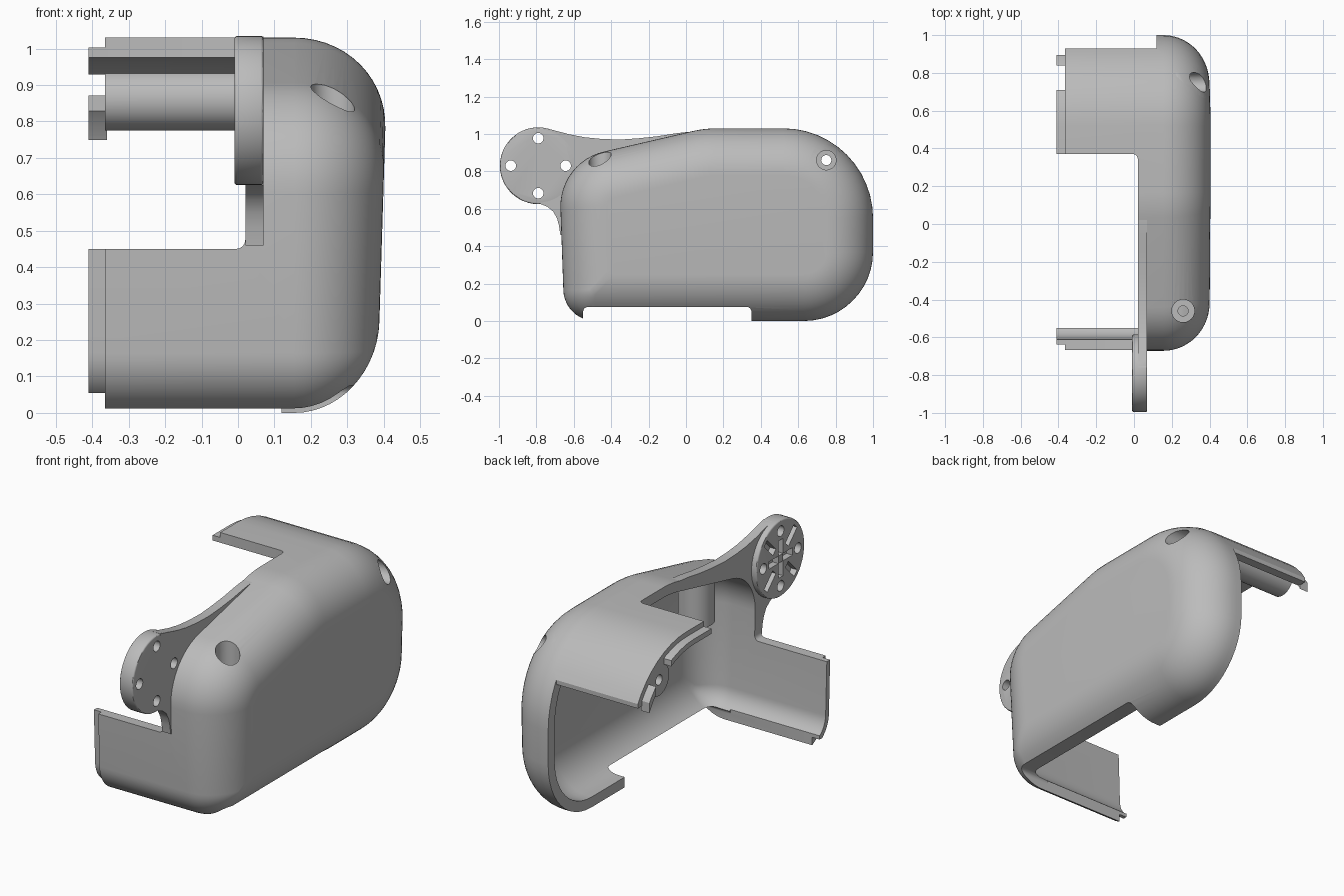
import bpy, bmesh, math
from mathutils import Vector, Matrix

cube = bpy.data.objects.get("Cube")
if cube:
    bpy.data.objects.remove(cube)

grey = bpy.data.materials.new("plain grey")
grey.use_nodes = True
grey.diffuse_color = (0.5, 0.5, 0.5, 1)
grey.node_tree.nodes["Principled BSDF"].inputs["Base Color"].default_value = (0.5, 0.5, 0.5, 1)

helpers = []
WALL = 0.055
ROUND = 0.25
# Side outline corners: y, z, fillet radius
CORNERS = [(-0.68, 0.85, 0.3), (0.1, 1.03, 0.6), (1, 1.03, 0.48), (1, 0, 0.37), (-0.65, 0, 0.17)]


def make(name, bm, helper=False):
    bmesh.ops.recalc_face_normals(bm, faces=bm.faces)
    mesh = bpy.data.meshes.new(name)
    bm.to_mesh(mesh)
    bm.free()
    mesh.materials.append(grey)
    obj = bpy.data.objects.new(name, mesh)
    bpy.context.collection.objects.link(obj)
    if helper:
        obj.hide_render = True
        helpers.append(obj)
    return obj


def outline(inset, steps=12):
    """Filleted side outline, moved inward by inset."""
    pts = [Vector(c[:2]) for c in CORNERS]
    n, result = len(pts), []
    for i, p in enumerate(pts):
        a = (pts[i - 1] - p).normalized()
        b = (pts[(i + 1) % n] - p).normalized()
        half = a.angle(b) / 2
        mid = (a + b).normalized()
        corner = p + mid * inset / math.sin(half)
        r = max(CORNERS[i][2] - inset, 0.03)
        centre = corner + mid * r / math.sin(half)
        start = corner + a * r / math.tan(half) - centre
        turn = math.pi - 2 * half
        for k in range(steps + 1):
            t = -turn * k / steps          # corners run clockwise
            c, s = math.cos(t), math.sin(t)
            result.append(centre + Vector((start.x * c - start.y * s, start.x * s + start.y * c)))
    return result


def loft(name, rings, helper=False):
    """Closed solid through outlines given as (x, inset)."""
    bm = bmesh.new()
    loops = []
    for x, inset in rings:
        loop = []
        for p in outline(inset):
            lean = 0.03 * (0.8 - p.y) * max(0, x - 0.15) / ROUND
            loop.append(bm.verts.new((x - lean, p.x, p.y)))
        loops.append(loop)
    for a, b in zip(loops, loops[1:]):
        for i in range(len(a)):
            j = (i + 1) % len(a)
            bm.faces.new((a[i], a[j], b[j], b[i]))
    bm.faces.new(loops[0])
    bm.faces.new(loops[-1])
    return make(name, bm, helper)


def dome(start, inset):
    r, n = ROUND - inset, 14
    arc = [math.pi / 2 * k / n for k in range(n + 1)]
    return [(start, inset)] + [(0.155 + r * math.sin(t), inset + r * (1 - math.cos(t))) for t in arc]


def box(name, lo, hi, bevel=0, turn=None, helper=True):
    bm = bmesh.new()
    bmesh.ops.create_cube(bm, size=1)
    lo, hi = Vector(lo), Vector(hi)
    for v in bm.verts:
        v.co = Vector([(lo[i] + hi[i]) / 2 + v.co[i] * (hi[i] - lo[i]) for i in range(3)])
    if bevel:
        bmesh.ops.bevel(bm, geom=bm.edges[:], offset=bevel, segments=4, profile=0.5, affect='EDGES')
    if turn:
        bmesh.ops.transform(bm, matrix=turn, verts=bm.verts)
    return make(name, bm, helper)


def rod(name, axis, centre, r, lo, hi, helper=True, bevel=0):
    """Cylinder along X (centre = y, z) or Z (centre = x, y)."""
    bm = bmesh.new()
    bmesh.ops.create_cone(bm, cap_ends=True, segments=48, radius1=r, radius2=r, depth=hi - lo)
    mid = (lo + hi) / 2
    if axis == 'X':
        m = Matrix.Translation((mid, *centre)) @ Matrix.Rotation(math.pi / 2, 4, 'Y')
    else:
        m = Matrix.Translation((*centre, mid))
    bmesh.ops.transform(bm, matrix=m, verts=bm.verts)
    if bevel:
        rims = [e for e in bm.edges if any(len(f.verts) > 4 for f in e.link_faces)]
        bmesh.ops.bevel(bm, geom=rims, offset=bevel, segments=3, profile=0.5, affect='EDGES')
    return make(name, bm, helper)


def combine(obj, others, op='DIFFERENCE'):
    bpy.context.view_layer.objects.active = obj
    for other in others:
        mod = obj.modifiers.new("cut", 'BOOLEAN')
        mod.operation, mod.object, mod.solver = op, other, 'EXACT'
        bpy.ops.object.modifier_apply(modifier=mod.name)


# Hollow housing, open on its right side
body = loft("housing", dome(-0.365, 0))
solid = loft("solid_helper", dome(-0.365, 0), True)
cavity = loft("cavity_helper", dome(-0.6, WALL), True)
combine(body, [
    cavity,
    box("rear_trim", (-1, 0.93, -1), (0.12, 2, 2)),
    box("lower_trim", (-1, -0.55, -1), (0.12, 2, 0.775)),
    box("front_trim", (-1, -2, 0.45), (0.02, 0.37, 2), 0.025),
    box("floor_trim", (-1, -0.55, -1), (1, 0.35, 0.075), 0.025),
])

# Screw bosses and their stepped holes
side_hole, top_hole = (0.75, 0.86), (0.26, -0.46)
side_boss = rod("side_screw_boss", 'X', side_hole, 0.085, -0.365, 0.39, False)
top_boss = rod("top_screw_boss", 'Z', top_hole, 0.09, 0.55, 1.0, False)
for boss in (side_boss, top_boss):
    combine(boss, [solid], 'INTERSECT')
drills = [
    rod("side_bore", 'X', side_hole, 0.027, -1, 1),
    rod("side_counterbore", 'X', side_hole, 0.052, 0.1, 1),
    rod("top_bore", 'Z', top_hole, 0.027, 0.4, 2),
    rod("top_counterbore", 'Z', top_hole, 0.06, 0.7, 2),
]
for part in (body, side_boss, top_boss):
    combine(part, drills)

# Half-thickness locating lips on the open edges
lips = {
    "front_lip": ((-1, -1, 0.055), (1, -0.55, 0.45)),
    "top_lip": ((-1, 0.37, 0.7), (1, 0.71, 2)),
    "rear_lip": ((-1, 0.84, 0.7), (1, 0.895, 2)),
}
lip_parts = []
for name, (lo, hi) in lips.items():
    lip = loft(name, [(-0.41, 0.027), (-0.36, 0.027)])
    combine(lip, [cavity])
    combine(lip, [box(name + "_limit", lo, hi)], 'INTERSECT')
    lip_parts.append(lip)

# Arm plate flowing from the housing rim to the mounting disc
hub_y, hub_z, hub_r = -0.79, 0.83, 0.205
edge = [(-0.76, 1.033), (-0.7, 1.018), (-0.62, 0.997), (-0.54, 0.982), (-0.45, 0.973), (-0.35, 0.97),
        (-0.25, 0.977), (-0.15, 0.988), (-0.05, 1.004), (0.05, 1.015), (0.3, 1.02), (0.3, 0.9), (-0.3, 0.6),
        (-0.6, 0.46), (-0.672, 0.46), (-0.679, 0.51), (-0.69, 0.55), (-0.71, 0.585), (-0.74, 0.61),
        (-0.78, 0.626)]
bm = bmesh.new()
face = bm.faces.new([bm.verts.new((0.02, y, z)) for y, z in edge])
side = bmesh.ops.extrude_face_region(bm, geom=[face])["geom"]
bmesh.ops.translate(bm, vec=(0.05, 0, 0), verts=[g for g in side if isinstance(g, bmesh.types.BMVert)])
arm = make("arm_plate", bm)
combine(arm, [cavity])

# Mounting disc with four holes and a recessed slot pattern
disc = rod("mounting_disc", 'X', (hub_y, hub_z), hub_r, -0.01, 0.07, False, 0.008)
holes, slots = [], []
for k in range(4):
    a = k * math.pi / 2
    spot = (hub_y + 0.147 * math.cos(a), hub_z + 0.147 * math.sin(a))
    holes.append(rod("disc_hole", 'X', spot, 0.028, -1, 0.3))
    place = Matrix.Translation((0, hub_y, hub_z))
    diagonal = place @ Matrix.Rotation(a + math.pi / 4, 4, 'X')
    slots.append(box("slot", (-0.1, 0.075, -0.018), (0.025, 0.18, 0.018), turn=diagonal))
    straight = place @ Matrix.Rotation(a, 4, 'X')
    slots.append(box("cross", (-0.1, 0.02, -0.02), (0.025, 0.1, 0.02), turn=straight))
combine(disc, holes + slots)
combine(arm, holes + [rod("hub_clearance", 'X', (hub_y, hub_z), hub_r - 0.01, -1, 0.3)])

for helper in helpers:
    bpy.data.objects.remove(helper)

# Smooth curves, sharp edges
bpy.ops.object.select_all(action='DESELECT')
for part in [body, side_boss, top_boss, arm, disc] + lip_parts:
    part.select_set(True)
bpy.context.view_layer.objects.active = body
bpy.ops.object.shade_smooth_by_angle(angle=math.radians(30))
